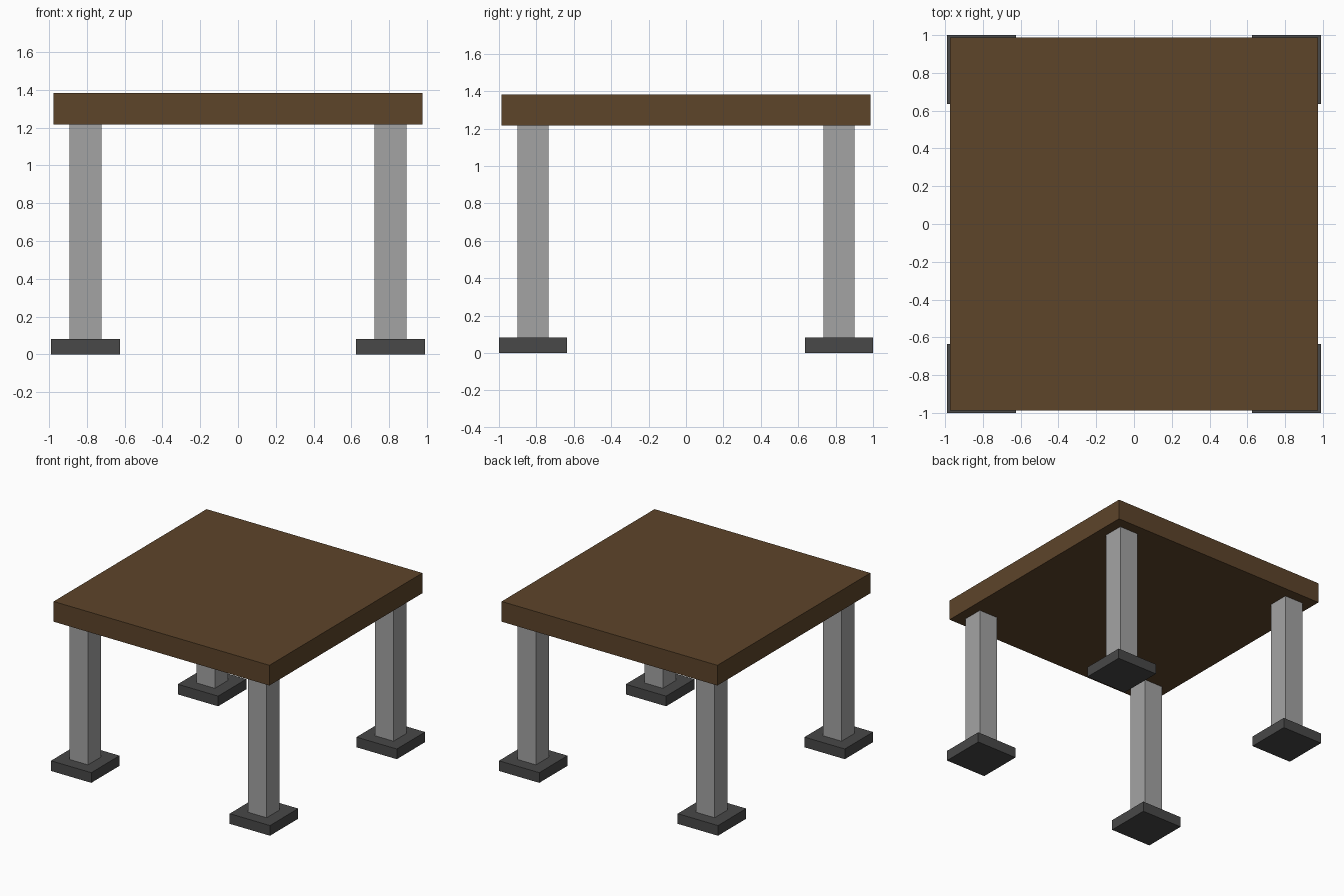
import bpy

if "Cube" in bpy.data.objects:
    bpy.data.objects.remove(bpy.data.objects["Cube"])


def material(name, rgb):
    mat = bpy.data.materials.new(name)
    mat.diffuse_color = (*rgb, 1.0)
    mat.use_nodes = True
    mat.node_tree.nodes["Principled BSDF"].inputs["Base Color"].default_value = mat.diffuse_color
    return mat


def box(name, center_xy, size_xy, z0, z1, mat):
    bpy.ops.mesh.primitive_cube_add(size=1, location=(*center_xy, (z0 + z1) / 2))
    obj = bpy.context.object
    obj.name = name
    obj.scale = (*size_xy, z1 - z0)
    bpy.ops.object.transform_apply(location=False, rotation=False, scale=True)
    obj.data.materials.append(mat)
    return obj


wood = material("brown_wood", (0.11, 0.058, 0.023))
metal = material("grey_metal", (0.37, 0.37, 0.37))
dark = material("dark_grey", (0.065, 0.065, 0.065))

FOOT_TOP, LEG_TOP, TABLE_TOP = 0.083, 1.217, 1.382

# Table top slab
box("table_top", (0, 0), (1.949, 1.973), LEG_TOP, TABLE_TOP, wood)

# Four square legs, each on a wider foot plate
for side, sx in (("left", -1), ("right", 1)):
    for end, sy in (("front", -1), ("back", 1)):
        corner = (sx * 0.807, sy * 0.818)
        box(f"{end}_{side}_foot", corner, (0.364, 0.364), 0, FOOT_TOP, dark)
        box(f"{end}_{side}_leg", corner, (0.168, 0.168), FOOT_TOP, LEG_TOP, metal)
